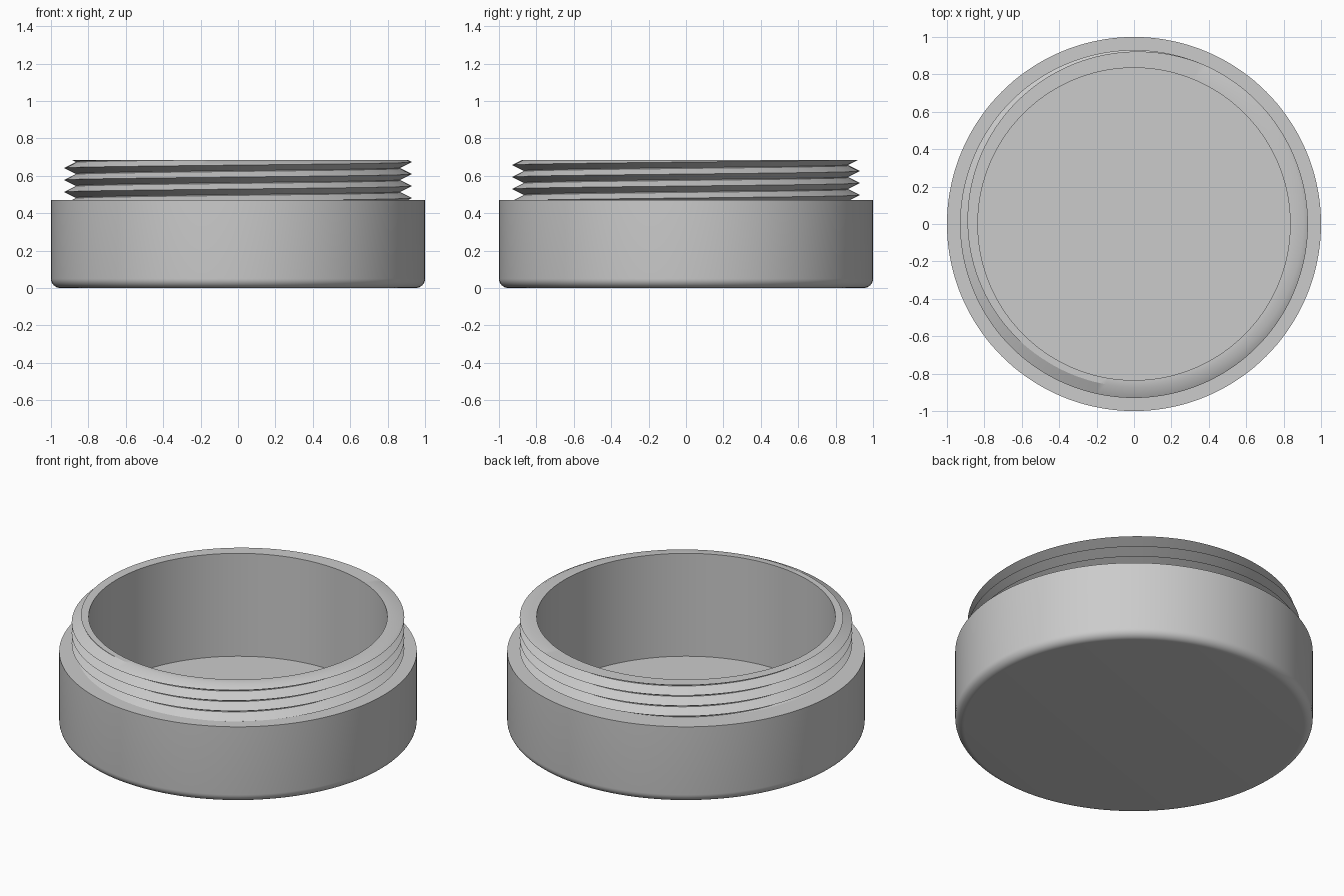
import bpy
import bmesh
from math import cos, sin, pi, tau

cube = bpy.data.objects.get("Cube")
if cube:
    bpy.data.objects.remove(cube, do_unlink=True)

SIDES = 144
SHOULDER, TOP, FLOOR = 0.47, 0.685, 0.05
BORE, ROOT, CREST = 0.835, 0.87, 0.93
PITCH, HALF_BASE = 0.064, 0.03
FIRST_CREST = 0.673          # height of a crest at the +x side

grey = bpy.data.materials.new("light grey")
grey.use_nodes = True
grey.diffuse_color = (0.6, 0.6, 0.6, 1)
grey.node_tree.nodes["Principled BSDF"].inputs["Base Color"].default_value = grey.diffuse_color


def sweep(name, profile):
    """Turn a profile(angle) of (radius, height) points around the z axis."""
    bm = bmesh.new()
    columns = []
    for i in range(SIDES + 1):
        a = tau * i / SIDES
        columns.append([bm.verts.new((r * cos(a), r * sin(a), z)) for r, z in profile(a)])
    for left, right in zip(columns, columns[1:]):
        for j in range(len(left) - 1):
            bm.faces.new((left[j], right[j], right[j + 1], left[j + 1]))
    bmesh.ops.remove_doubles(bm, verts=bm.verts, dist=0.00002)
    mesh = bpy.data.meshes.new(name)
    bm.to_mesh(mesh)
    bm.free()
    mesh.materials.append(grey)
    obj = bpy.data.objects.new(name, mesh)
    bpy.context.collection.objects.link(obj)
    bpy.ops.object.select_all(action="DESELECT")
    obj.select_set(True)
    bpy.context.view_layer.objects.active = obj
    bpy.ops.object.shade_smooth_by_angle(angle=pi / 6)
    return obj


# Outer body: base, rounded bottom edge, wall and shoulder
def body_profile(angle):
    fillet = 0.05
    arc = [(1 - fillet + fillet * sin(t * pi / 16), fillet - fillet * cos(t * pi / 16))
           for t in range(9)]
    return [(0, 0)] + arc + [(1, SHOULDER), (ROOT - 0.01, SHOULDER)]


# Neck: helical thread trimmed at shoulder and rim, then rim, bore and inner floor
def neck_profile(angle):
    start = FIRST_CREST + PITCH * angle / tau

    def radius(z):
        offset = abs((z - start + PITCH / 2) % PITCH - PITCH / 2)
        return CREST - (CREST - ROOT) * min(1, offset / HALF_BASE)

    points = []
    for turn in range(-6, 3):
        for step in (-HALF_BASE, 0, HALF_BASE):
            z = min(TOP, max(SHOULDER, start + turn * PITCH + step))
            points.append((radius(z), z))
    return points + [(BORE, TOP), (BORE, FLOOR), (0, FLOOR)]


sweep("jar_body", body_profile)
sweep("threaded_neck", neck_profile)
